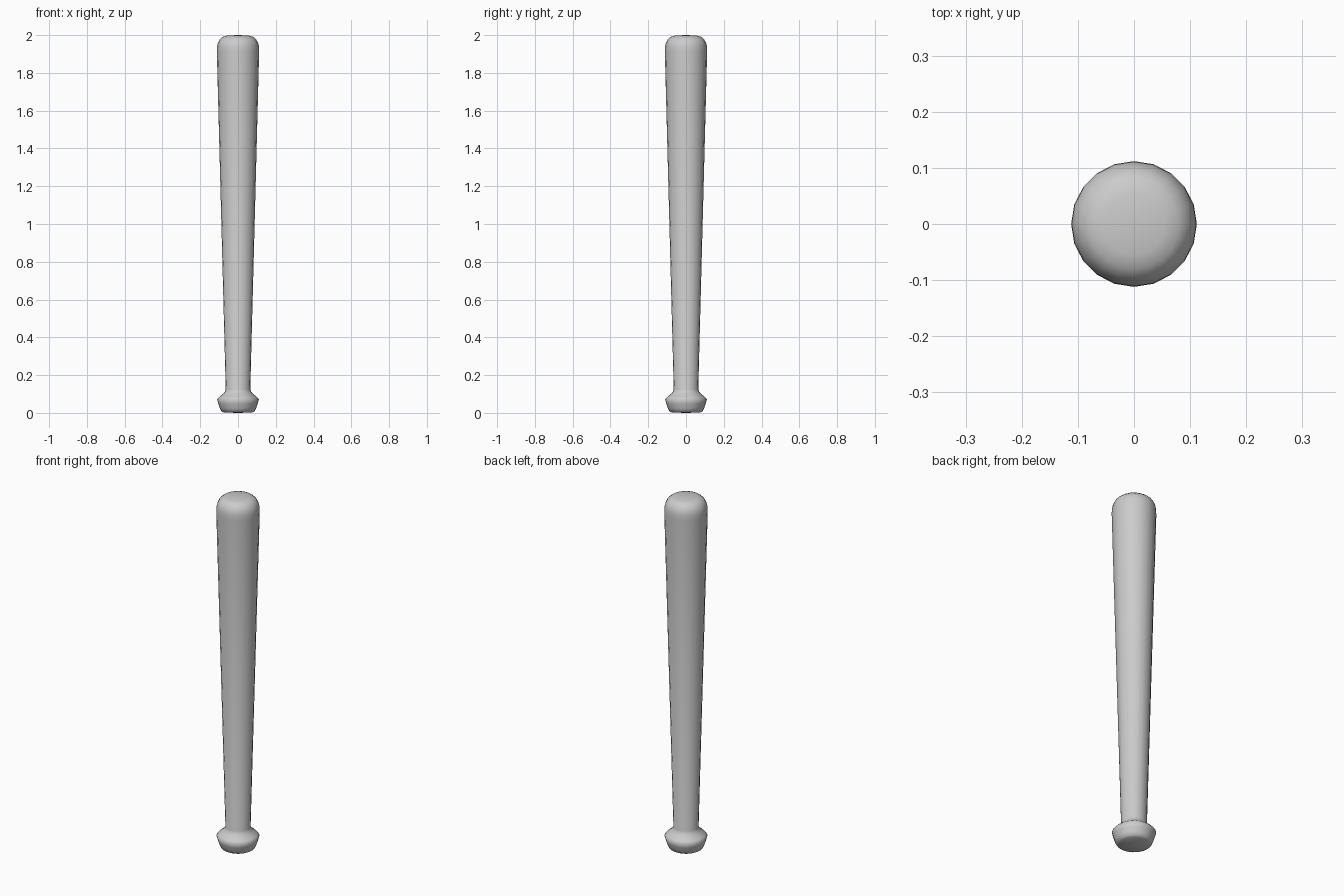
import bpy, bmesh, math

if "Cube" in bpy.data.objects:
    bpy.data.objects.remove(bpy.data.objects["Cube"])

SIDES = 20

# Half profile of the bat (radius, height), from knob base to barrel tip
profile = [
    (0.0, 0.0), (0.075, 0.002), (0.088, 0.009), (0.096, 0.024), (0.104, 0.048),
    (0.111, 0.072), (0.100, 0.084), (0.082, 0.098), (0.070, 0.112), (0.065, 0.125),
    (0.112, 1.91), (0.111, 1.94), (0.106, 1.96), (0.096, 1.978),
    (0.080, 1.991), (0.055, 1.998), (0.0, 2.0),
]

# Spin the profile around z
bm = bmesh.new()
verts = [bm.verts.new((r, 0, z)) for r, z in profile]
edges = [bm.edges.new(pair) for pair in zip(verts, verts[1:])]
bmesh.ops.spin(bm, geom=verts + edges, cent=(0, 0, 0), axis=(0, 0, 1),
               angle=2 * math.pi, steps=SIDES, use_duplicate=False)
bmesh.ops.remove_doubles(bm, verts=bm.verts, dist=0.0005)
bmesh.ops.recalc_face_normals(bm, faces=bm.faces)

mesh = bpy.data.meshes.new("bat")
bm.to_mesh(mesh)
bm.free()
bat = bpy.data.objects.new("bat", mesh)
bpy.context.collection.objects.link(bat)

# Smooth rounded surface
bpy.context.view_layer.objects.active = bat
bat.select_set(True)
bpy.ops.object.shade_smooth_by_angle(angle=math.radians(60))
